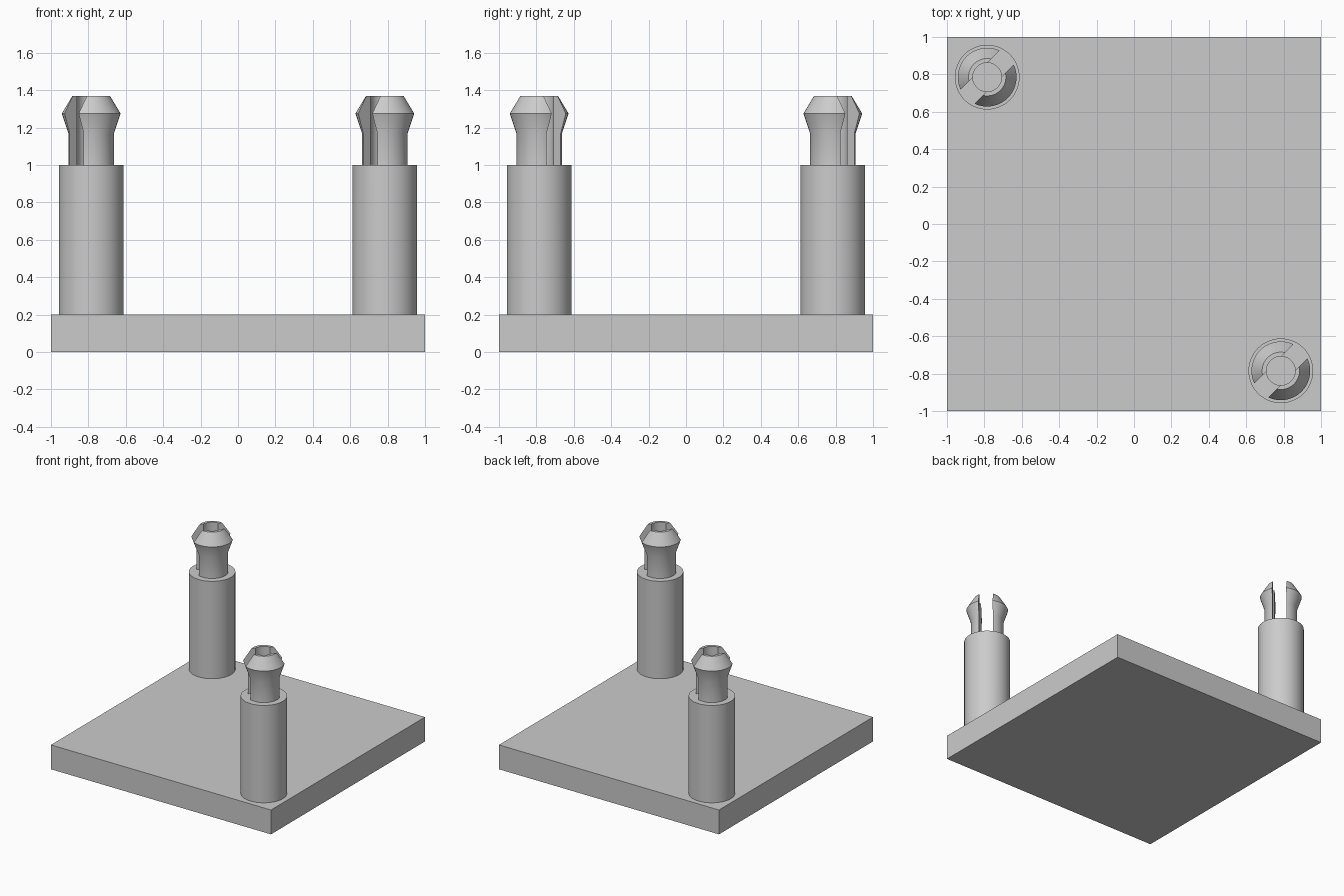
import bpy
import bmesh
import math

cube = bpy.data.objects.get("Cube")
if cube:
    bpy.data.objects.remove(cube, do_unlink=True)

POST = 0.785          # distance of each post from the centre line
BASE_TOP = 0.2
SHOULDER = 1.0
TIP = 1.37
BORE = 0.077
SLOT = 0.106
SEGMENTS = 48

grey = bpy.data.materials.new("plain grey")
grey.use_nodes = True
grey.diffuse_color = (0.6, 0.6, 0.6, 1)
grey.node_tree.nodes["Principled BSDF"].inputs["Base Color"].default_value = (0.6, 0.6, 0.6, 1)


def add_object(name, bm, location=(0, 0, 0), angle=0):
    """Turn a bmesh into a linked object with the grey material."""
    bmesh.ops.recalc_face_normals(bm, faces=bm.faces)
    mesh = bpy.data.meshes.new(name)
    bm.to_mesh(mesh)
    bm.free()
    mesh.materials.append(grey)
    obj = bpy.data.objects.new(name, mesh)
    obj.location = location
    obj.rotation_euler.z = angle
    bpy.context.collection.objects.link(obj)
    return obj


def box(name, size, location, angle=0):
    bm = bmesh.new()
    bmesh.ops.create_cube(bm, size=1)
    bmesh.ops.scale(bm, vec=size, verts=bm.verts)
    return add_object(name, bm, location, angle)


def lathe(name, profile, location):
    """Spin a closed (radius, height) profile around the vertical axis."""
    bm = bmesh.new()
    verts = [bm.verts.new((r, 0, z)) for r, z in profile]
    edges = [bm.edges.new((a, b)) for a, b in zip(verts, verts[1:] + verts[:1])]
    bmesh.ops.spin(bm, geom=verts + edges, cent=(0, 0, 0), axis=(0, 0, 1),
                   angle=math.tau, steps=SEGMENTS, use_merge=True)
    bmesh.ops.remove_doubles(bm, verts=bm.verts, dist=0.0001)
    return add_object(name, bm, location)


# Square base plate
box("base_plate", (2, 2, BASE_TOP), (0, 0, BASE_TOP / 2))

# Hollow post with a flared snap tip
profile = [
    (BORE, BASE_TOP), (0.173, BASE_TOP), (0.173, SHOULDER), (0.122, SHOULDER),
    (0.122, 1.17), (0.157, 1.275), (0.1, TIP), (BORE, TIP),
]

for label, side in (("back_right", -1), ("front_left", 1)):
    place = (side * POST, -side * POST, 0)
    post = lathe(label + "_snap_post", profile, place)

    # Diagonal slot splits the tip into two prongs
    cutter = box(label + "_slot_cutter", (0.6, SLOT, 0.6),
                 (place[0], place[1], SHOULDER + 0.3), math.radians(45))
    cut = post.modifiers.new("slot", "BOOLEAN")
    cut.operation = "DIFFERENCE"
    cut.solver = "EXACT"
    cut.object = cutter
    bpy.ops.object.select_all(action="DESELECT")
    post.select_set(True)
    bpy.context.view_layer.objects.active = post
    bpy.ops.object.modifier_apply(modifier=cut.name)
    bpy.data.objects.remove(cutter, do_unlink=True)
    bpy.ops.object.shade_smooth_by_angle(angle=math.radians(30))
